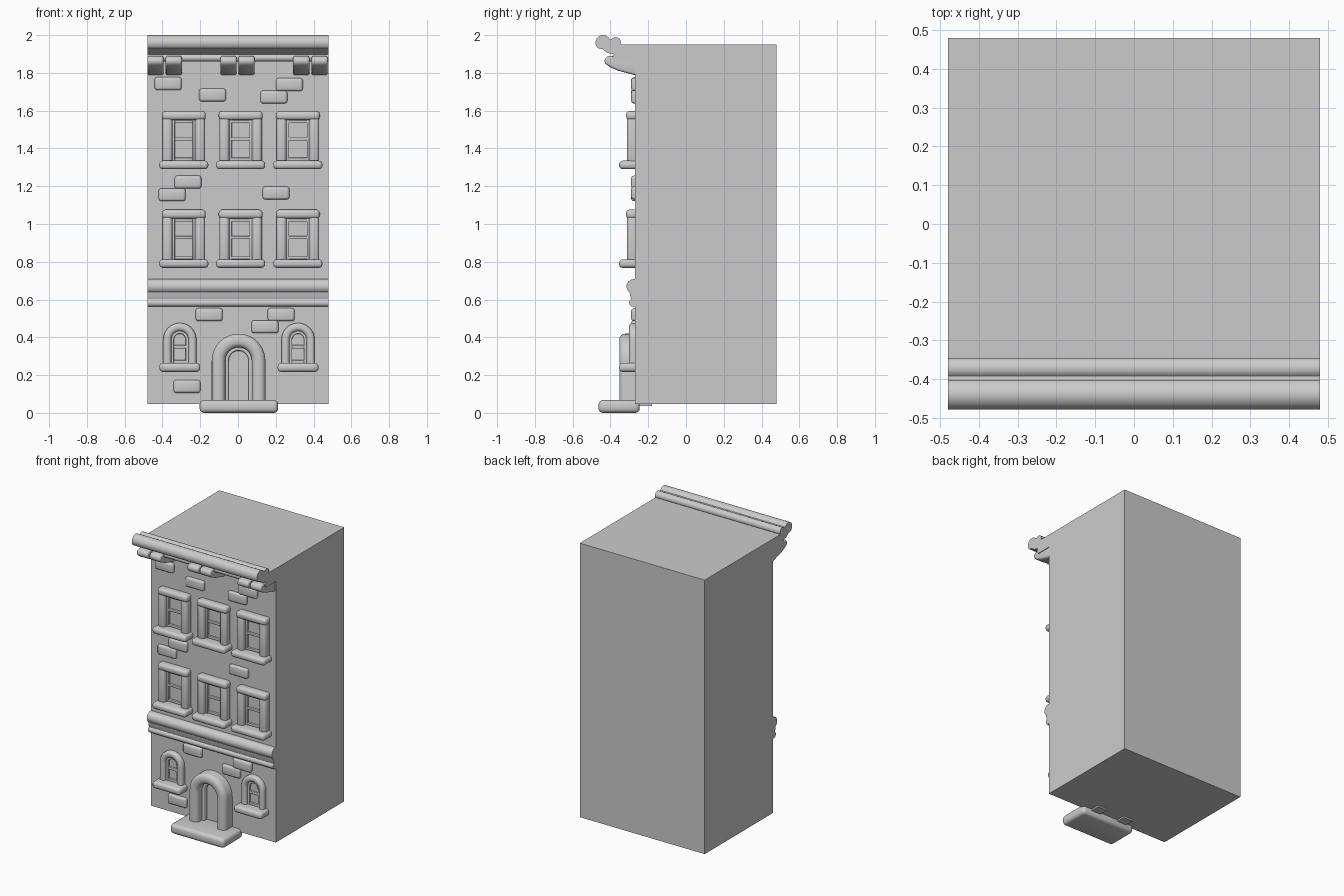
import bpy, bmesh
from math import sin, cos, pi, radians

if "Cube" in bpy.data.objects:
    bpy.data.objects.remove(bpy.data.objects["Cube"])

WALL = -0.27   # y of the facade


def finish(name, bm, angle=35):
    bmesh.ops.recalc_face_normals(bm, faces=bm.faces)
    me = bpy.data.meshes.new(name)
    bm.to_mesh(me)
    bm.free()
    ob = bpy.data.objects.new(name, me)
    bpy.context.collection.objects.link(ob)
    bpy.ops.object.select_all(action='DESELECT')
    ob.select_set(True)
    bpy.context.view_layer.objects.active = ob
    bpy.ops.object.shade_smooth_by_angle(angle=radians(angle))
    return ob


def box(name, x, y, z, bevel=0.0, seg=3):
    """Box from (min, max) ranges, with rounded edges."""
    bm = bmesh.new()
    bmesh.ops.create_cube(bm, size=1)
    for v in bm.verts:
        for i, (a, b) in enumerate((x, y, z)):
            v.co[i] = a + (b - a) * (v.co[i] + 0.5)
    if bevel:
        bmesh.ops.bevel(bm, geom=bm.edges[:], offset=bevel, segments=seg,
                        profile=0.5, affect='EDGES')
    return finish(name, bm)


def arc(cy, cz, r, a0, a1, n=10):
    return [(cy + r * cos(radians(a0 + (a1 - a0) * i / n)),
             cz + r * sin(radians(a0 + (a1 - a0) * i / n))) for i in range(n + 1)]


def prism(name, profile, x0, x1, bevel=0.0):
    """Extrude a (y, z) profile along x; optionally round the two ends."""
    bm = bmesh.new()
    f = bm.faces.new([bm.verts.new((x0, y, z)) for y, z in profile])
    ext = bmesh.ops.extrude_face_region(bm, geom=[f])['geom']
    for v in ext:
        if isinstance(v, bmesh.types.BMVert):
            v.co.x = x1
    if bevel:
        rim = [e for e in bm.edges if abs(e.verts[0].co.x - e.verts[1].co.x) < 1e-6]
        bmesh.ops.bevel(bm, geom=rim, offset=bevel, segments=3, profile=0.5, affect='EDGES')
    return finish(name, bm)


def arch(name, cx, z0, zc, r_in, r_out, y_front, y_back, rnd):
    """Stilted arch: a rounded section swept up, round and down again."""
    section = [(r_in, y_back), (r_in, y_front + rnd)]
    section += arc(r_in + rnd, y_front + rnd, rnd, 180, 270, 4)[1:]
    section += arc(r_out - rnd, y_front + rnd, rnd, 270, 360, 4)
    section += [(r_out, y_back)]
    bm = bmesh.new()
    n = 20
    path = [(0, z0)] + [(pi * i / n, zc) for i in range(n + 1)] + [(pi, z0)]
    rings = [[bm.verts.new((cx + r * cos(a), y, z + r * sin(a))) for r, y in section]
             for a, z in path]
    m = len(section)
    for a, b in zip(rings, rings[1:]):
        for j in range(m):
            bm.faces.new((a[j], a[(j + 1) % m], b[(j + 1) % m], b[j]))
    bm.faces.new(rings[0])
    bm.faces.new(rings[-1])
    return finish(name, bm)


# Main block
box("building_body", (-0.48, 0.48), (WALL, 0.48), (0.047, 1.95))

# Roof cornice
cornice = [(-0.26, 1.95), (-0.35, 1.95)]
cornice += arc(-0.372, 1.962, 0.027, -20, 140)
cornice += arc(-0.439, 1.96, 0.04, 30, 225, 14)
cornice += [(-0.44, 1.925), (-0.415, 1.905), (-0.385, 1.9)]
cornice += arc(-0.37, 1.88, 0.02, 120, 270, 6) + [(-0.26, 1.86)]
prism("roof_cornice", cornice, -0.48, 0.48)

# Cornice brackets in pairs
bracket = [(-0.24, 1.89), (-0.395, 1.89)]
bracket += arc(-0.405, 1.863, 0.026, 90, 225, 6)
bracket += [(-0.40, 1.83), (-0.36, 1.812), (-0.27, 1.788), (-0.24, 1.788)]
for x in (-0.437, -0.34, -0.05, 0.045, 0.335, 0.432):
    prism("cornice_bracket", bracket, x - 0.043, x + 0.043, 0.012)

# Belt course between ground floor and upper floors
belt = [(-0.26, 0.708)] + arc(-0.277, 0.67, 0.038, 90, 235)
belt += [(-0.295, 0.617), (-0.29, 0.603)]
belt += arc(-0.28, 0.583, 0.021, 120, 270) + [(-0.26, 0.562)]
prism("belt_course", belt, -0.48, 0.48)

# Stray bricks
for x, z in ((-0.37, 1.743), (-0.135, 1.683), (0.272, 1.738), (0.19, 1.672),
             (-0.265, 1.222), (-0.349, 1.155), (0.201, 1.164), (-0.153, 0.52),
             (0.228, 0.52), (0.143, 0.456), (-0.27, 0.14)):
    box("brick", (x - 0.071, x + 0.071), (-0.29, -0.235), (z - 0.034, z + 0.034), 0.013)

# Square-headed windows, two floors of three
for dz in (0, -0.522):
    for x in (-0.287, 0.014, 0.317):
        z0, z1 = 1.335 + dz, 1.55 + dz
        box("window_lintel", (x - 0.116, x + 0.116), (-0.317, -0.24), (z1, z1 + 0.048), 0.018)
        box("window_sill", (x - 0.13, x + 0.13), (-0.354, -0.24), (z0 - 0.045, z0), 0.018)
        for s in (-1, 1):
            a, b = sorted((x + s * 0.06, x + s * 0.113))
            box("window_jamb", (a, b), (-0.313, -0.24), (z0 - 0.02, z1 + 0.02), 0.018)
            a, b = sorted((x + s * 0.047, x + s * 0.062))
            box("sash_stile", (a, b), (-0.287, -0.25), (z0 - 0.01, z1 + 0.01), 0.004, 2)
        for z in (z0 + 0.008, z0 + 0.115, z1 - 0.008):
            box("sash_rail", (x - 0.055, x + 0.055), (-0.284, -0.25), (z - 0.008, z + 0.008), 0.004, 2)

# Arched ground-floor windows
for x in (-0.308, 0.318):
    arch("arched_window_surround", x, 0.245, 0.388, 0.045, 0.088, -0.302, -0.24, 0.018)
    arch("arched_window_frame", x, 0.245, 0.388, 0.031, 0.048, -0.285, -0.24, 0.005)
    box("arched_window_sill", (x - 0.108, x + 0.108), (-0.354, -0.24), (0.217, 0.265), 0.018)
    for z in (0.27, 0.35):
        box("arched_window_rail", (x - 0.038, x + 0.038), (-0.283, -0.25), (z - 0.009, z + 0.009), 0.004, 2)

# Door with arched surround, and doorstep
arch("door_surround", 0.003, 0.036, 0.277, 0.07, 0.142, -0.353, -0.18, 0.03)
arch("door_frame", 0.003, 0.05, 0.277, 0.052, 0.074, -0.3, -0.24, 0.008)
box("doorstep", (-0.203, 0.213), (-0.463, -0.245), (0.0, 0.068), 0.024, 4)
